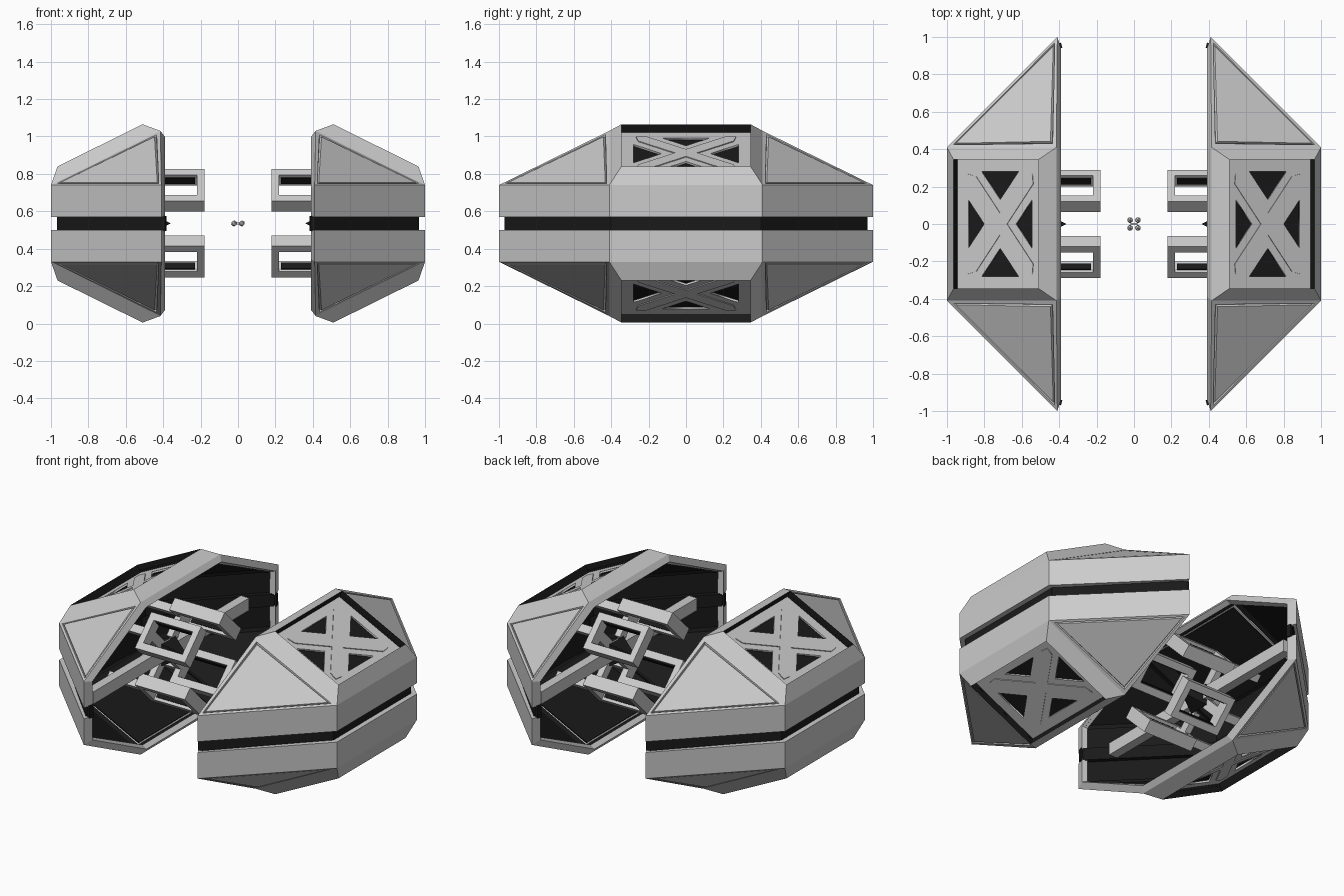
import bpy, bmesh, math
from mathutils import Matrix, Vector

if "Cube" in bpy.data.objects:
    bpy.data.objects.remove(bpy.data.objects["Cube"])

CZ = 0.535                     # height of the middle plane
black = bpy.data.materials.new("black")
black.diffuse_color = (0.01, 0.01, 0.01, 1)
black.use_nodes = True
black.node_tree.nodes["Principled BSDF"].inputs["Base Color"].default_value = black.diffuse_color


def add_object(name, bm, mats=(), mirror=(True, False, False)):
    me = bpy.data.meshes.new(name)
    bm.to_mesh(me)
    bm.free()
    for m in mats:
        me.materials.append(m)
    ob = bpy.data.objects.new(name, me)
    ob.location.z = CZ
    bpy.context.collection.objects.link(ob)
    if any(mirror):
        mod = ob.modifiers.new("Mirror", 'MIRROR')
        mod.use_axis = mirror
        mod.merge_threshold = 0.0005
    return ob


def solidify(ob, thickness, material_offset=0):
    mod = ob.modifiers.new("Thickness", 'SOLIDIFY')
    mod.thickness = thickness
    mod.offset = -1
    mod.material_offset = material_offset


def box(bm, lo, hi, turn=Matrix()):
    """Box between two corners, then turned."""
    lo, hi = Vector(lo), Vector(hi)
    m = turn @ Matrix.Translation((lo + hi) / 2) @ Matrix.Diagonal((*(hi - lo), 1))
    bmesh.ops.create_cube(bm, size=1, matrix=m)


# Armour shell: one octant, mirrored on all three axes
DEPTH = 0.055
slope = Vector((0.455, 0, -0.225)).normalized()
normal = Vector((0.225, 0, 0.455)).normalized()
pts = {
    'A0': (.41, -1, .035), 'A': (.41, -1, .205), 'B0': (1, -.41, .035), 'B': (1, -.41, .205),
    'M0': (1, 0, .035), 'M': (1, 0, .205), 'P': (.965, -.345, .305), 'Pm': (.965, 0, .305),
    'Q': (.51, -.345, .53), 'Qm': (.51, 0, .53), 'R': (.415, -.41, .495), 'Rm': (.415, 0, .495),
    'a0': (.39, -.94, .035), 'a': (.39, -.94, .19), 'r': (.39, -.385, .462), 'rm': (.39, 0, .462)}
pts = {k: Vector(v) for k, v in pts.items()}
for k in ('P', 'Pm', 'Q', 'Qm'):
    pts[k + '2'] = pts[k] - normal * DEPTH
bm = bmesh.new()
v = {k: bm.verts.new(p) for k, p in pts.items()}
for line in ("A0 B0 B A", "B0 M0 M B", "A B R", "B M Pm P", "B P Q R", "R Q Qm Rm",
             "a0 A0 A a", "a A R r", "r R Rm rm"):
    bm.faces.new([v[k] for k in line.split()])
for line in ("P Pm Pm2 P2", "Qm Q Q2 Qm2", "Q P P2 Q2"):      # recess walls
    bm.faces.new([v[k] for k in line.split()]).material_index = 1
bmesh.ops.recalc_face_normals(bm, faces=bm.faces[:])
bm.faces.ensure_lookup_table()
if bm.faces[1].normal.x < 0:
    bmesh.ops.reverse_faces(bm, faces=bm.faces[:])
tri = [bm.faces[2]]
for t, d in ((.035, 0), (.01, -.012), (.01, .012)):           # engraved triangle
    bmesh.ops.inset_individual(bm, faces=tri, thickness=t, depth=d)
shell = add_object("armour_shell", bm, (None, black), (True, True, True))
solidify(shell, 0.035, 1)

# Black band in the gap between upper and lower shells
bm = bmesh.new()
path = [(.39, -.97), (.41, -.965), (.967, -.4), (.967, .4), (.41, .965), (.39, .97)]
rows = [[bm.verts.new((x, y, z)) for x, y in path] for z in (-.04, .04)]
for i in range(len(path) - 1):
    bm.faces.new((rows[0][i], rows[0][i + 1], rows[1][i + 1], rows[1][i]))
solidify(add_object("gap_band", bm, (black,)), 0.03)

# Recessed slope panels with four triangular openings and a raised cross
def sheet(name, loops, thick, matrix, mat=None):
    cu = bpy.data.curves.new(name, 'CURVE')
    cu.dimensions = '2D'
    cu.fill_mode = 'BOTH'
    cu.extrude = thick / 2
    for loop in loops:
        sp = cu.splines.new('POLY')
        sp.points.add(len(loop) - 1)
        for p, (x, y) in zip(sp.points, loop):
            p.co = (x, y, 0, 1)
        sp.use_cyclic_u = True
    if mat:
        cu.materials.append(mat)
    ob = bpy.data.objects.new(name, cu)
    bpy.context.collection.objects.link(ob)
    ob.matrix_world = matrix


rect = [(-.254, -.345), (.254, -.345), (.254, .345), (-.254, .345)]
holes = [[(-.11, s * .28), (.11, s * .28), (0, s * .13)] for s in (1, -1)]
holes += [[(s * .19, -.13), (s * .19, .13), (s * .095, 0)] for s in (1, -1)]
arm = [(-.035, -.29), (0, -.33), (.035, -.29), (.035, .29), (0, .33), (-.035, .29)]
base = Matrix((slope, normal.cross(slope), normal)).transposed().to_4x4()
base.translation = (pts['Pm2'] + pts['Qm2']) / 2
for sx in (1, -1):
    for sz in (1, -1):
        m = Matrix.Translation((0, 0, CZ)) @ Matrix.Diagonal((sx, sx * sz, sz, 1)) @ base
        sheet("slope_panel", [rect] + holes, .012, m)
        sheet("panel_backing", [rect], .006, m @ Matrix.Translation((0, 0, -.025)), black)
        for s in (1, -1):
            turn = Matrix.Rotation(s * math.radians(36), 4, 'Z')
            sheet("panel_cross", [arm], .012, m @ Matrix.Translation((0, 0, .005)) @ turn)

# Four open frames around the x axis on each side, with dark slots and struts
frames, slots = bmesh.new(), bmesh.new()
for i in range(4):
    t = Matrix.Rotation(math.radians(45 + 90 * i), 4, 'X')
    for s in (-1, 1):
        y0, y1 = sorted((s * .075, s * .12))
        box(frames, (.18, y0, .21), (.54, y1, .29), t)
        box(slots, (.23, s * .073 - .004, .228), (.49, s * .073 + .004, .272), t)
    for x in (.18, .5):
        box(frames, (x, -.075, .21), (x + .04, .075, .29), t)
    box(frames, (.5, -.03, .08), (.54, .03, .21), t)
    box(frames, (.54, -.025, .225), (.8, .025, .275), t)
add_object("inner_frames", frames)
add_object("frame_slots", slots, (black,))

# Long cross beam inside each shell
bm = bmesh.new()
box(bm, (.48, -.8, -.035), (.54, .8, .045))
add_object("cross_beam", bm)

# Dark pointed hub
bm = bmesh.new()
tip = Matrix.Translation((.43, 0, 0)) @ Matrix.Rotation(-math.pi / 2, 4, 'Y') \
    @ Matrix.Rotation(math.pi / 4, 4, 'Z')
bmesh.ops.create_cone(bm, cap_ends=True, segments=4, radius1=.1, radius2=0, depth=.14, matrix=tip)
add_object("hub_tip", bm, (black,))

# Tiny cluster floating in the middle
bm = bmesh.new()
for x in (-.021, .021):
    for y in (-.021, .021):
        bmesh.ops.create_icosphere(bm, subdivisions=1, radius=.017,
                                   matrix=Matrix.Translation((x, y, 0)))
box(bm, (-.02, -.006, -.006), (.02, .006, .006))
add_object("centre_cluster", bm, (), (False, False, False))
